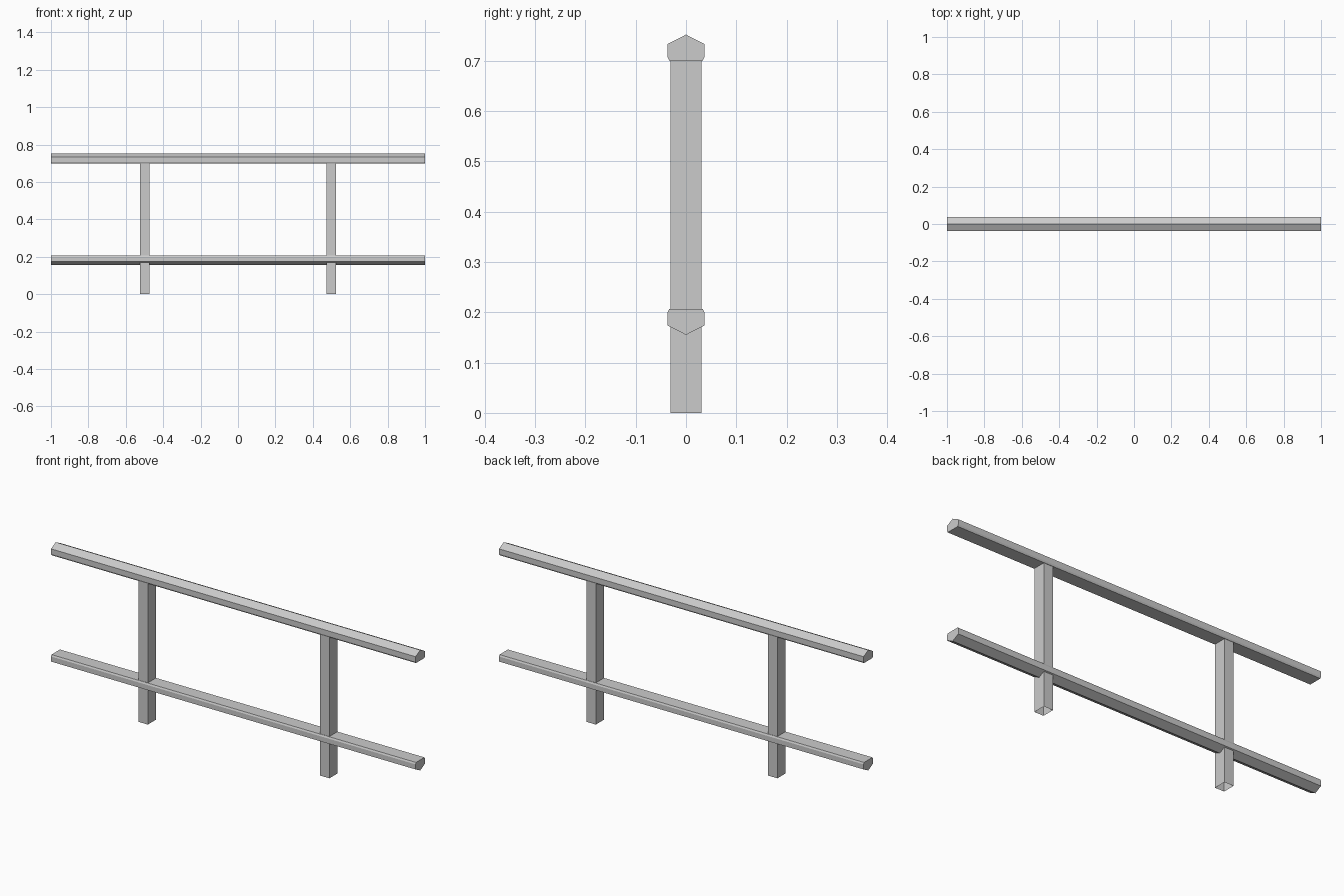
import bpy

if "Cube" in bpy.data.objects:
    bpy.data.objects.remove(bpy.data.objects["Cube"])

def make_object(name, verts, faces):
    mesh = bpy.data.meshes.new(name)
    mesh.from_pydata(verts, [], faces)
    mesh.update()
    obj = bpy.data.objects.new(name, mesh)
    bpy.context.collection.objects.link(obj)
    return obj

def rail(name, profile):
    """Closed prism along x from a counter-clockwise (y, z) profile."""
    n = len(profile)
    verts = [(x, y, z) for x in (-1, 1) for y, z in profile]
    faces = [(i, (i + 1) % n, n + (i + 1) % n, n + i) for i in range(n)]
    faces = [f[::-1] for f in faces]
    faces += [tuple(reversed(range(n))), tuple(range(n, 2 * n))]
    return make_object(name, verts, [f for f in faces])

def post(name, cx, hx=0.025, hy=0.031, top=0.70):
    """Four-sided sleeve, open at both ends."""
    ring = [(cx - hx, -hy), (cx + hx, -hy), (cx + hx, hy), (cx - hx, hy)]
    verts = [(x, y, z) for z in (0, top) for x, y in ring]
    return make_object(name, verts,
                       [(i, (i + 1) % 4, 4 + (i + 1) % 4, 4 + i) for i in range(4)])

# Rail cross-section: chamfered flat side and a ridge on the other side
half = [(0.033, 0.0), (0.037, 0.008), (0.037, 0.033)]
section = half + [(0, 0.052)] + [(-y, z) for y, z in reversed(half)]

# Top rail with the ridge up, lower rail with the ridge down
rail("top_rail", [(y, 0.70 + z) for y, z in section])
rail("lower_rail", [(-y, 0.207 - z) for y, z in section])

# Posts
for side, x in (("left", -0.498), ("right", 0.498)):
    post(side + "_post", x)

# Consistent outward normals on the closed rails
import bmesh
for obj in bpy.data.objects:
    if obj.name.endswith("rail"):
        bm = bmesh.new()
        bm.from_mesh(obj.data)
        bmesh.ops.recalc_face_normals(bm, faces=bm.faces)
        bm.to_mesh(obj.data)
        bm.free()
